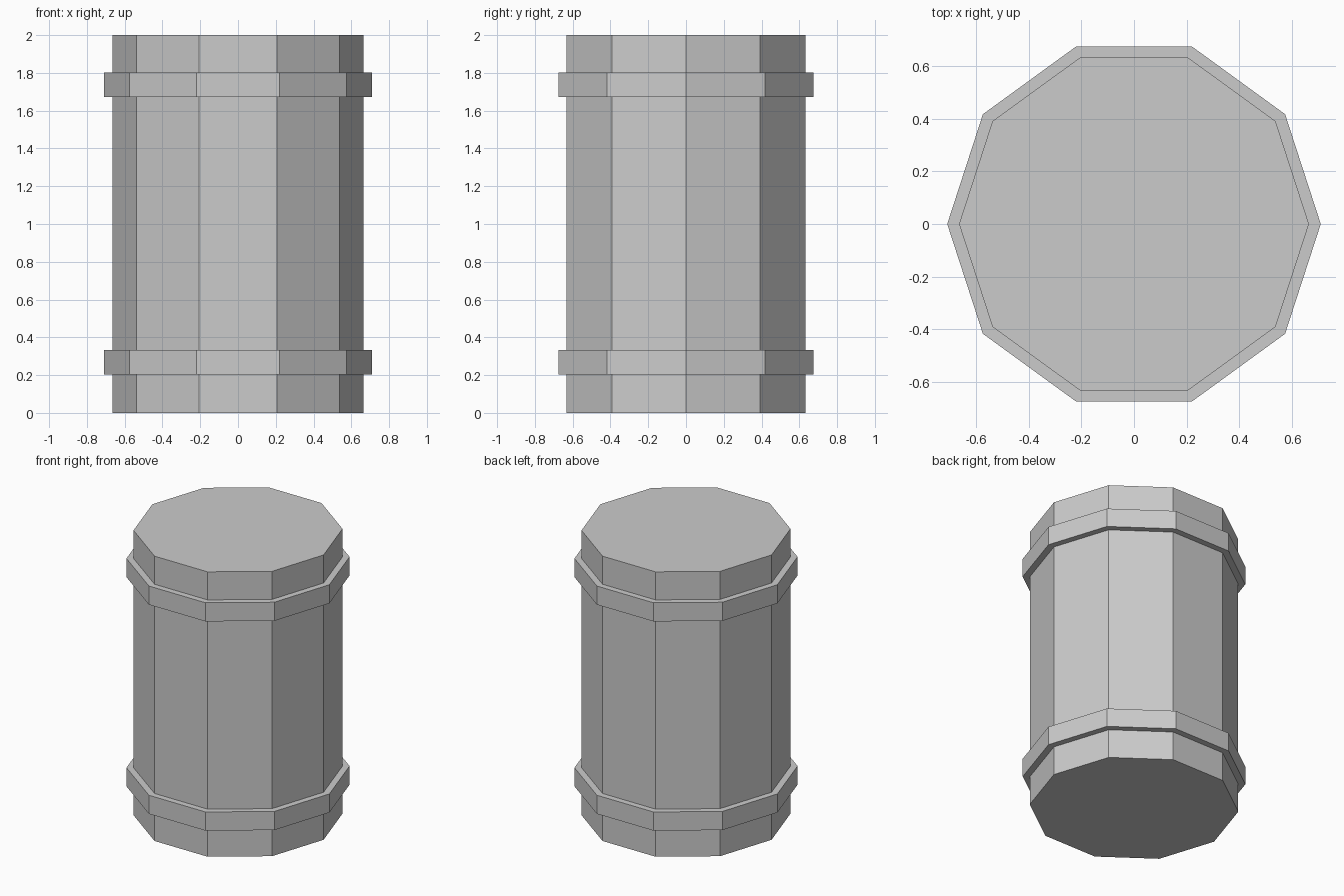
import bpy
import math

if "Cube" in bpy.data.objects:
    bpy.data.objects.remove(bpy.data.objects["Cube"])

SIDES = 10
BODY_R, HOOP_R = 0.665, 0.71


def lathe(name, profile, caps=False):
    """Sweep a bottom-to-top (radius, z) profile around z as a flat-sided solid."""
    verts = [(r * math.cos(2 * math.pi * i / SIDES), r * math.sin(2 * math.pi * i / SIDES), z)
             for r, z in profile for i in range(SIDES)]
    faces = []
    for k in range(len(profile) - 1):
        for i in range(SIDES):
            j = (i + 1) % SIDES
            a, b = k * SIDES, (k + 1) * SIDES
            faces.append((a + i, a + j, b + j, b + i))
    if caps:
        last = (len(profile) - 1) * SIDES
        faces.append(tuple(reversed(range(SIDES))))
        faces.append(tuple(range(last, last + SIDES)))
    mesh = bpy.data.meshes.new(name)
    mesh.from_pydata(verts, [], faces)
    mesh.update()
    obj = bpy.data.objects.new(name, mesh)
    bpy.context.collection.objects.link(obj)
    return obj


# Ten-sided barrel body with closed ends
lathe("barrel_body", [(BODY_R, 0), (BODY_R, 2)], caps=True)

# Two raised hoops seated against the body
for name, z0, z1 in (("lower_hoop", 0.203, 0.334), ("upper_hoop", 1.672, 1.803)):
    lathe(name, [(BODY_R, z0), (HOOP_R, z0), (HOOP_R, z1), (BODY_R, z1)])
